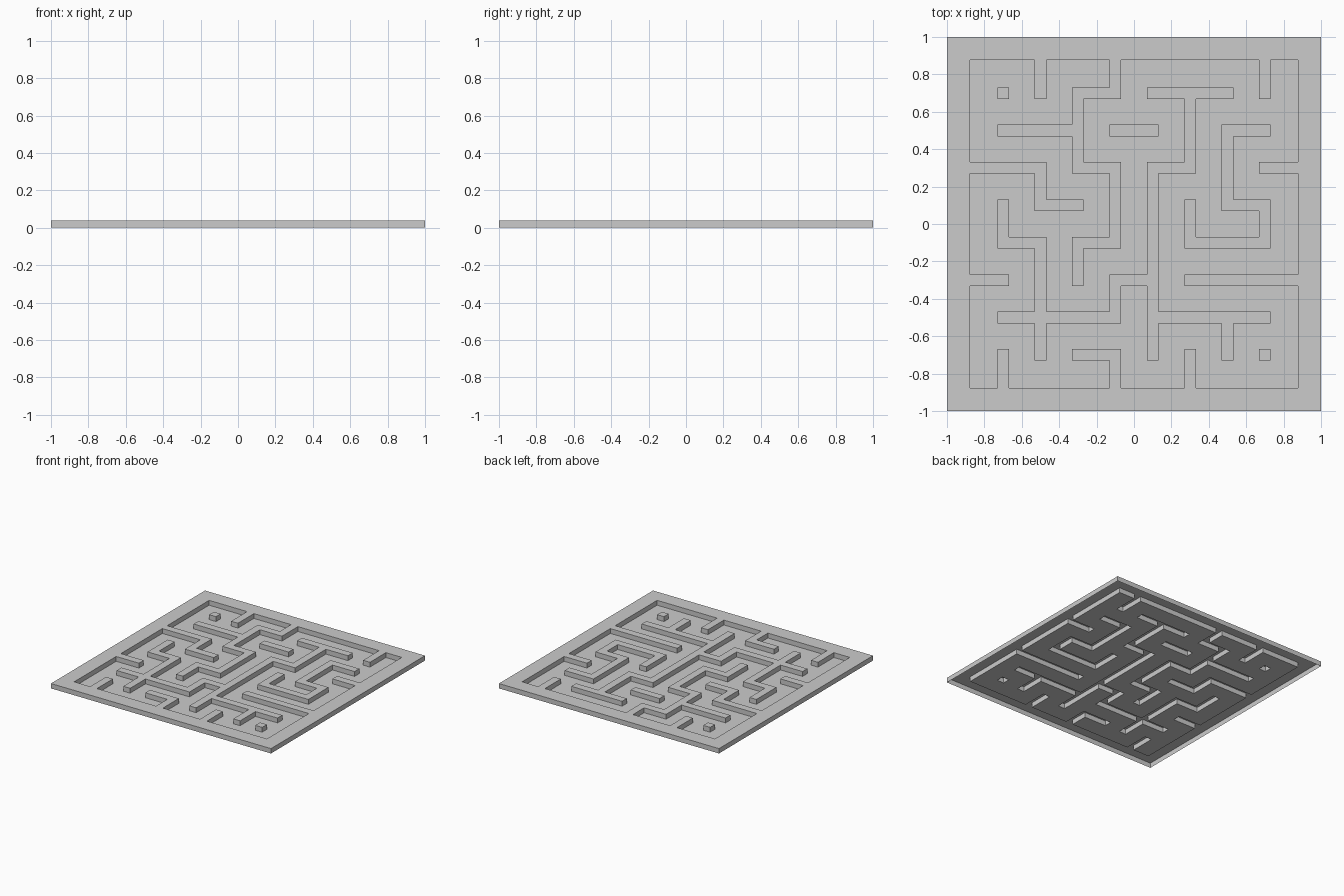
import bpy, bmesh

if "Cube" in bpy.data.objects:
    bpy.data.objects.remove(bpy.data.objects["Cube"])

HALF, RIM, HEIGHT, SLOPE = 0.031, 0.876, 0.04, 0.02
STEP = {"R": (1, 0), "L": (-1, 0), "U": (0, 1), "D": (0, -1)}

# Walls: start node on a 10 x 10 grid (pitch 0.2) and unit moves
WALLS = [
    (2, 9, "D"), (4, 9, "DLDDRDDLD"), (1, 7, "RR"), (8, 9, "D"),
    (4, 7, "R"), (5, 8, "RR"), (6, 8, "DDLDDDDD"), (5, 3, "LDLLL"),
    (5, 2, "RRR"), (7, 2, "D"), (8, 7, "LDDRDLLU"), (9, 6, "L"),
    (0, 6, "RRDR"), (1, 5, "DRDDD"), (0, 3, "R"), (9, 3, "LLL"),
    (1, 0, "U"), (3, 1, "RD"), (6, 0, "U"), (1, 8, ""), (8, 1, ""),
]

# Lattice lines: cell 2*i is the strip at wall node i, odd cells are corridors
lines = [-1.0, -RIM]
for i in range(1, 9):
    p = -0.9 + 0.2 * i
    lines += [p - HALF, p + HALF]
lines += [RIM, 1.0]
N = len(lines) - 1

# Mark raised cells: rim, then walls
raised = {(i, j) for i in range(N) for j in range(N)
          if i in (0, N - 1) or j in (0, N - 1)}
for x, y, moves in WALLS:
    x, y = 2 * x, 2 * y
    raised.add((x, y))
    for m in moves:
        for _ in range(2):
            x, y = x + STEP[m][0], y + STEP[m][1]
            raised.add((x, y))

# Flat lattice sheet, then inset the raised regions and lift their tops
bm = bmesh.new()
v = [[bm.verts.new((x, y, 0)) for y in lines] for x in lines]
tops = []
for i in range(N):
    for j in range(N):
        f = bm.faces.new((v[i][j], v[i + 1][j], v[i + 1][j + 1], v[i][j + 1]))
        if (i, j) in raised:
            tops.append(f)
bmesh.ops.inset_region(bm, faces=tops, thickness=SLOPE, depth=0,
                       use_boundary=True, use_even_offset=False)
for vert in {w for f in tops for w in f.verts}:
    vert.co.z = HEIGHT
bm.normal_update()

me = bpy.data.meshes.new("maze_plate")
bm.to_mesh(me)
bm.free()
bpy.context.collection.objects.link(bpy.data.objects.new("maze_plate", me))
